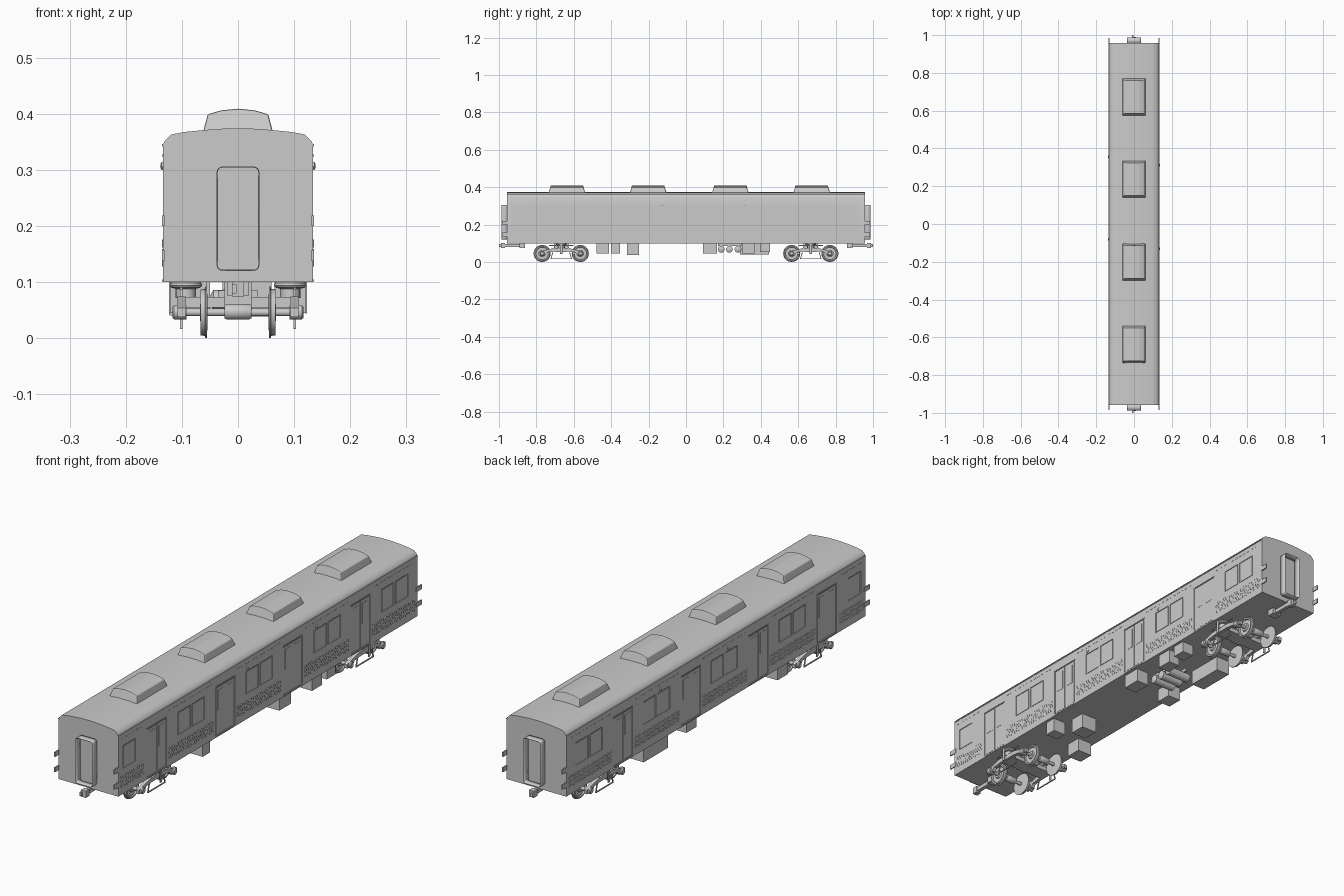
import bpy, bmesh, math
from mathutils import Matrix, Vector

if "Cube" in bpy.data.objects:
    bpy.data.objects.remove(bpy.data.objects["Cube"])


def finish(name, bm, smooth=False):
    bmesh.ops.recalc_face_normals(bm, faces=bm.faces)
    me = bpy.data.meshes.new(name)
    bm.to_mesh(me)
    bm.free()
    ob = bpy.data.objects.new(name, me)
    bpy.context.collection.objects.link(ob)
    if smooth:
        bpy.ops.object.select_all(action='DESELECT')
        ob.select_set(True)
        bpy.context.view_layer.objects.active = ob
        bpy.ops.object.shade_smooth_by_angle(angle=math.radians(35))
    return ob


def boxes(name, items):
    """items: (centre, size, tilt about x)"""
    bm = bmesh.new()
    for c, s, t in items:
        m = Matrix.Translation(c) @ Matrix.Rotation(t, 4, 'X') @ Matrix.Diagonal((*s, 1))
        bmesh.ops.create_cube(bm, size=1, matrix=m)
    return finish(name, bm)


def span(x0, x1, y0, y1, z0, z1):
    return (((x0 + x1) / 2, (y0 + y1) / 2, (z0 + z1) / 2), (abs(x1 - x0), abs(y1 - y0), abs(z1 - z0)), 0)


def prism(name, pts, a, b, axis='Y', caps=True, smooth=False, scale_end=None):
    """Extrude a 2D profile along Y (x,z points) or X (y,z points)."""
    bm = bmesh.new()
    put = (lambda p, d: (p[0], d, p[1])) if axis == 'Y' else (lambda p, d: (d, p[0], p[1]))
    r0, r1 = [[bm.verts.new(put(p, d)) for p in pts] for d in (a, b)]
    n = len(pts)
    for i in range(n):
        bm.faces.new((r0[i], r0[(i + 1) % n], r1[(i + 1) % n], r1[i]))
    if caps:
        bm.faces.new(r0)
        bm.faces.new(r1)
    return finish(name, bm, smooth)


def lathe(name, profile, centre, axis='X', seg=20):
    """profile: (position along axis, radius)"""
    bm = bmesh.new()
    rings = []
    for d, r in profile:
        ring = []
        for k in range(seg):
            u, v = r * math.cos(2 * math.pi * k / seg), r * math.sin(2 * math.pi * k / seg)
            ring.append(bm.verts.new(Vector(centre) + Vector((d, u, v) if axis == 'X' else (u, v, d))))
        rings.append(ring)
    for a, b in zip(rings, rings[1:]):
        for k in range(seg):
            bm.faces.new((a[k], a[(k + 1) % seg], b[(k + 1) % seg], b[k]))
    bm.faces.new(rings[0])
    bm.faces.new(rings[-1])
    return finish(name, bm, True)


def bar(y0, z0, y1, z1, x, t):
    """Thin strut lying in a plane of constant x."""
    return ((x, (y0 + y1) / 2, (z0 + z1) / 2), (t, math.hypot(y1 - y0, z1 - z0), t),
            math.atan2(z1 - z0, y1 - y0))


SIDES = (-1, 1)
DOORS = (-.71, -.273, .16, .594)
PAIRS = (-.49, -.055, .38, .812)
W = .134

# car body: rounded roof section run along the car
half = [(W, .1), (W, .343), (.131, .351), (.119, .363), (.095, .3675), (.06, .371), (.025, .3735)]
section = half + [(-x, z) for x, z in reversed(half)]
body = prism('car_body', section, -.958, .958, smooth=True)

# recesses for doors and windows
windows = [(-.888, .08)] + [(p + s * .045, .08) for p in PAIRS for s in SIDES]
cuts = []
for s in SIDES:
    cuts += [span(s * (W - .003), s * .15, d - .061, d + .061, .108, .302) for d in DOORS]
    cuts += [span(s * (W - .003), s * .15, y - w / 2, y + w / 2, .203, .295) for y, w in windows]
cutter = boxes('opening_cutter', cuts)
cutter.hide_render = True
cutter.hide_set(True)
mod = body.modifiers.new('openings', 'BOOLEAN')
mod.object = cutter
mod.operation = 'DIFFERENCE'
mod.solver = 'EXACT'

# side details, same on left and right
frames, leaves, slats, beads = [], [], [], []
grilles = [(-.945, -.79)] + [(d + .072, e - .072) for d, e in zip(DOORS, DOORS[1:] + (1.016,))]
for s in SIDES:
    x = s * W
    for y, w in windows:
        frames.append(span(x - s * .003, x - s * .001, y - w / 2 + .004, y + w / 2 - .004, .207, .291))
    for d in DOORS:
        for k in SIDES:
            leaves.append(span(x - s * .0035, x - s * .0015, d + k * .001, d + k * .058, .11, .299))
            leaves.append(span(x - s * .0018, x - s * .0005, d + k * .012, d + k * .047, .205, .287))
        leaves.append(span(x - s * .001, x + s * .0015, d - .064, d + .064, .303, .307))
        leaves.append(span(x - s * .001, x + s * .0015, d - .06, d + .06, .101, .105))
    for a, b in grilles:
        n = int((b - a) / .0115)
        for i in range(n):
            for z in (.135, .152, .169):
                slats.append(((x, a + (i + .5) * (b - a) / n, z), (.002, .003, .015), .5))
        m = int((b - a) / .024)
        for i in range(m):
            beads.append(span(x - s * .001, x + s * .001, a + i * .024 + .006, a + i * .024 + .018, .324, .327))
    beads.append(span(x - s * .002, x + s * .0015, -.958, .958, .342, .346))
boxes('window_panes', frames)
boxes('door_leaves', leaves)
boxes('side_louvres', slats)
boxes('gutter_and_vents', beads)

# side lamps
for s, ys in ((1, (-.13, .31)), (-1, (-.08, .355))):
    for y in ys:
        lathe('side_lamp', [(-.003, .007), (.002, .007), (.004, .004)] if s > 0 else
              [(.003, .007), (-.002, .007), (-.004, .004)], (s * W, y, .307), seg=12)

# roof air conditioners with sloping ends and sides
unit = [(.062, .368), (.054, .399), (.03, .406), (0, .409), (-.03, .406), (-.054, .399), (-.062, .368)]
for y in (-.637, -.202, .237, .672):
    ob = prism('roof_unit', unit, y - .099, y + .099, smooth=False)
    for v in ob.data.vertices:
        if v.co.z > .39:
            v.co.y += .011 if v.co.y < y else -.011
    bev = ob.modifiers.new('soft', 'BEVEL')
    bev.width = .003
    bev.segments = 2
    bev.angle_limit = math.radians(40)

# ends: hollow gangway, end door, corner brackets, coupler
gang = []
for cx, cz, a0 in ((.028, .296, 0), (-.028, .296, 90), (-.028, .13, 180), (.028, .13, 270)):
    for k in range(5):
        a = math.radians(a0 + k * 22.5)
        gang.append((cx + .01 * math.cos(a), cz + .01 * math.sin(a)))
for e in SIDES:
    tube = prism('gangway', gang, e * .955, e * .987, caps=False, smooth=True)
    sol = tube.modifiers.new('wall', 'SOLIDIFY')
    sol.thickness = .002
    sol.offset = -1
    boxes('end_door', [span(-.03, .03, e * .955, e * .96, .122, .295)])
    boxes('corner_brackets', [span(s * .131, s * .1355, e * .95, e * .984, z, z + .019)
                              for s in SIDES for z in (.138, .2)])
    boxes('coupler', [span(-.008, .008, e * .86, e * .975, .08, .096),
                      span(-.011, .011, e * .968, e * .99, .074, .101),
                      span(-.011, -.003, e * .985, e * 1.0, .08, .096),
                      span(-.02, .02, e * .86, e * .89, .076, .101)])

# bogies
wheel = [(-.007, .018), (-.006, .036), (-.006, .046), (-.003, .046), (-.002, .042),
         (.006, .041), (.006, .035), (.001, .033), (.001, .017), (.007, .015)]
frame = [(-.122, .038), (-.085, .038), (-.075, .052), (-.04, .056), (.04, .056), (.075, .052), (.085, .038),
         (.122, .038), (.122, .054), (.09, .062), (.045, .074), (-.045, .074), (-.09, .062), (-.122, .054)]
for e in SIDES:
    c = e * .667
    for dy in (-.102, .102):
        y = c + dy
        lathe('axle', [(-.116, .007), (.116, .007)], (0, y, .046), seg=14)
        lathe('axle_gearcase', [(-.024, .012), (-.02, .014), (.02, .014), (.024, .012)], (0, y, .047), seg=14)
        for s in SIDES:
            lathe('wheel', [(d * s, r) for d, r in wheel], (s * .061, y, .046), seg=24)
            lathe('axle_box', [(s * .092, .013), (s * .114, .013), (s * .117, .009)], (0, y, .046), seg=14)
    struts = []
    for s in SIDES:
        prism('bogie_side_frame', [(c + y, z) for y, z in frame], s * .094, s * .108, axis='X')
        lathe('air_spring', [(.072, .018), (.088, .018), (.09, .026), (.094, .029), (.098, .028), (.101, .024)],
              (s * .093, c, 0), axis='Z', seg=20)
        # hanging trapezoid frame
        for k in SIDES:
            struts.append(bar(c + k * .035, .088, c + k * .055, .018, s * .101, .004))
        struts.append(bar(c - .057, .018, c + .057, .018, s * .101, .004))
        struts.append(bar(c - .065, .088, c + .065, .088, s * .101, .004))
        struts.append(span(s * .12, s * .123, c - .006, c + .006, .044, .101))
    boxes('bogie_hangers', struts)
    boxes('bogie_bolster', [span(-.1, .1, c - .03, c + .03, .055, .073),
                            span(-.024, .024, c - .04, c + .04, .058, .101),
                            span(-.036, .036, c - .02, c + .02, .062, .085)])

# underfloor equipment
boxes('underfloor_boxes', [
    span(-.122, -.055, -.478, -.412, .045, .101), span(.065, .122, -.4, -.353, .045, .101),
    span(-.01, .06, -.315, -.25, .039, .101), span(.065, .122, .09, .166, .045, .101),
    span(-.11, -.05, .09, .155, .045, .101), span(.07, .122, .3, .365, .045, .101),
    span(.07, .122, .395, .45, .055, .101), span(-.122, -.06, .29, .445, .04, .101)])
for y in (.188, .232, .278):
    lathe('air_tank', [(-.05, .008), (-.044, .018), (.054, .018), (.06, .008)], (0, y, .068), seg=18)
boxes('tank_straps', [span(x - .003, x + .003, .17, .296, .086, .101) for x in (-.025, .035)])
